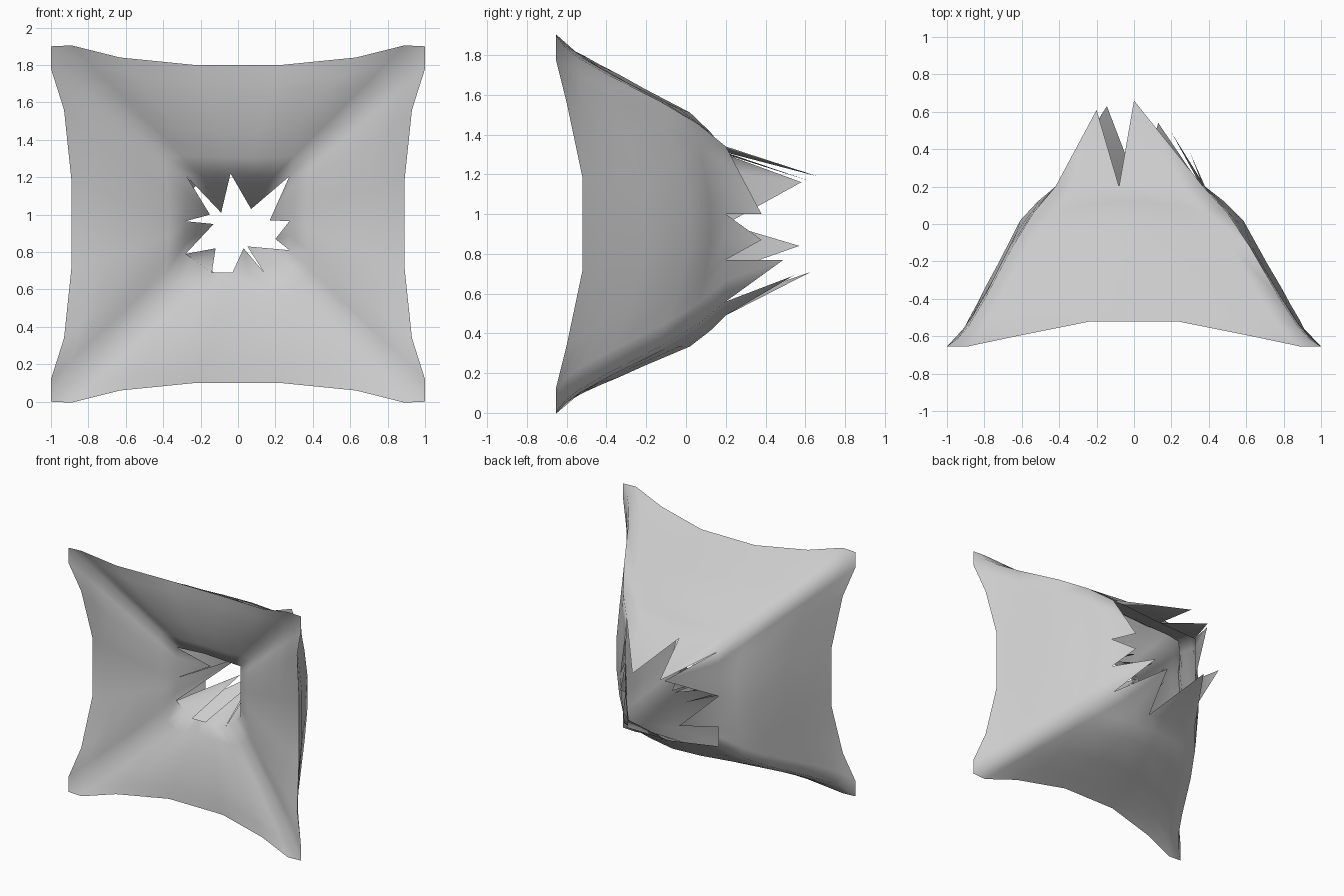
import bpy, bmesh

if "Cube" in bpy.data.objects:
    bpy.data.objects.remove(bpy.data.objects["Cube"])

CZ = 0.95

# pillow seam: top and right sides, the other two are the half-turn of these
top = [(-1, .95), (-.89, .955), (-.63, .89), (-.23, .85), (.23, .85), (.63, .89), (.89, .955)]
right = [(1, .95), (1, .83), (.93, .61), (.89, .23), (.89, -.23), (.93, -.61), (1, -.83)]
half = top + right
seam_xz = half + [(-u, -v) for u, v in half]
seam_y = [-.655, -.655, -.60, -.52, -.52, -.60, -.655] * 4
corner = [1, .85, .35, 0, 0, .35, .85] * 4      # how close to a pillow corner
N = len(seam_xz)


def hole_ring(keys):
    """Fill in the hole outline between the key points (seam index: x, z)."""
    ids = sorted(keys)
    ring = [None] * N
    for a, b in zip(ids, ids[1:] + [N]):
        p, q = keys[a], keys[b % N]
        for i in range(a, b):
            t = (i - a) / (b - a)
            ring[i] = (p[0] + (q[0] - p[0]) * t, p[1] + (q[1] - p[1]) * t)
    return ring


def torn_sheet(bm, seam, keys, depth, profile, tips, flip):
    """Sheet from the seam to a torn hole, with pointed flaps on the hole edge.
    profile rows: inward fraction, depth fraction mid-side, depth fraction at corner."""
    hole = hole_ring(keys)
    prev = seam
    for s, fm, fc in profile:
        cur = []
        for i in range(N):
            u, v = seam_xz[i]
            x, z = hole[i]
            f = fm + (fc - fm) * corner[i]
            y = seam_y[i] + (depth - seam_y[i]) * f
            cur.append(bm.verts.new((u + (x - u) * s, y, (v + CZ) + (z - v - CZ) * s)))
        for i in range(N):
            j = (i + 1) % N
            q = [prev[i], prev[j], cur[j], cur[i]]
            bm.faces.new(q[::-1] if flip else q)
        prev = cur
    ids = sorted(keys)
    for a, b, tip in zip(ids, ids[1:] + [N], tips):
        if tip is None:
            continue
        t = bm.verts.new(tip)
        for i in range(a, b):
            q = [prev[i], prev[(i + 1) % N], t]
            bm.faces.new(q[::-1] if flip else q)


bm = bmesh.new()
seam = [bm.verts.new((u, y, v + CZ)) for (u, v), y in zip(seam_xz, seam_y)]

# front sheet, gently dented, flaps pushed inwards
front_keys = {0: (-.275, 1.205), 3: (-.04, 1.22), 7: (.275, 1.205), 11: (.275, .965),
              13: (.275, .81), 16: (.14, .69), 18: (-.03, .69), 20: (-.14, .69),
              22: (-.28, .79), 25: (-.28, .965)}
front_tips = [(-.09, .1, 1.01), (.07, .1, 1.03), (.17, -.1, .97), (.2, -.1, .87),
              (.05, .1, .83), (.03, .1, .82), None, (-.12, .2, .82),
              (-.13, .2, .95), (-.15, -.12, 1.0)]
torn_sheet(bm, seam, front_keys, -.36,
           [(.15, .06, .2), (.3, .15, .36), (.6, .4, .65), (.85, .74, .87), (1, 1, 1)],
           front_tips, False)

# back sheet, full bulge, flaps bursting outwards
back_keys = {0: (-.42, 1.3), 3: (-.08, 1.31), 7: (.37, 1.34), 10: (.38, 1.0), 12: (.38, .77),
             14: (.36, .56), 17: (.02, .49), 21: (-.42, .56), 23: (-.42, .71), 24: (-.42, .95)}
back_tips = [(-.2, .61, 1.17), (0, .66, 1.19), (.3, .38, 1.0), (.3, .38, .87),
             (.2, .49, .77), (.13, .54, .69), (-.145, .63, .71), None,
             (-.34, .57, .84), (-.22, .58, 1.16)]
torn_sheet(bm, seam, back_keys, .2,
           [(.1, .12, .05), (.2, .25, .13), (.35, .43, .3), (.6, .75, .62), (.8, .89, .84), (1, 1, 1)],
           back_tips, True)

me = bpy.data.meshes.new("torn_pillow")
bm.to_mesh(me)
bm.free()
ob = bpy.data.objects.new("torn_pillow", me)
bpy.context.collection.objects.link(ob)
bpy.context.view_layer.objects.active = ob
ob.select_set(True)
bpy.ops.object.shade_smooth_by_angle(angle=1.1)
